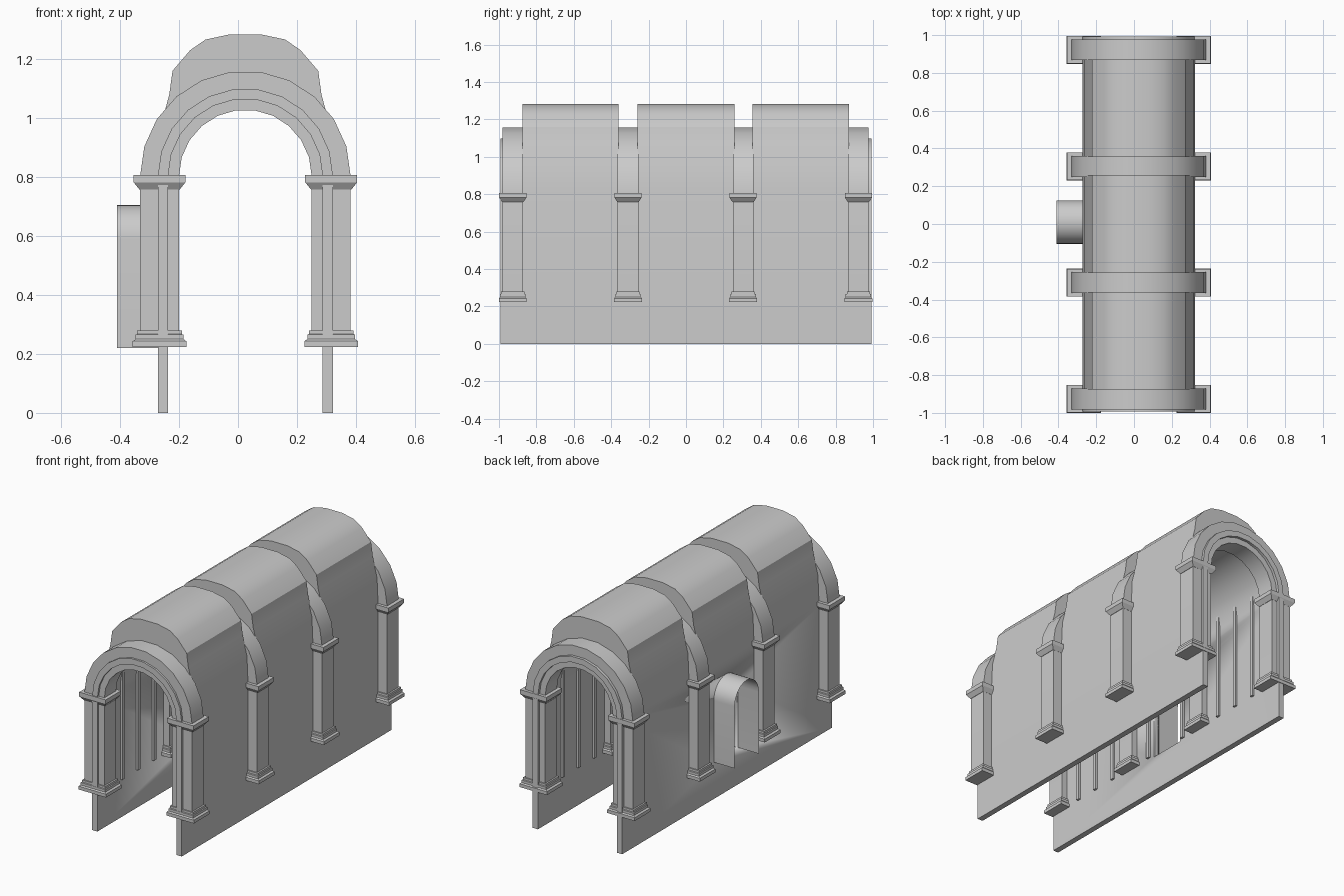
import bpy
import bmesh
from math import cos, sin, pi, radians

cube = bpy.data.objects.get("Cube")
if cube:
    bpy.data.objects.remove(cube, do_unlink=True)

CX = 0.025          # middle of the passage
SPRING = 0.803      # height where arches begin
END = 0.993

stone = bpy.data.materials.new("pale grey stone")
stone.use_nodes = True
stone.diffuse_color = (0.6, 0.6, 0.6, 1)
stone.node_tree.nodes["Principled BSDF"].inputs["Base Color"].default_value = (0.6, 0.6, 0.6, 1)


def finish(name, bm, angle=28):
    bmesh.ops.recalc_face_normals(bm, faces=bm.faces)
    mesh = bpy.data.meshes.new(name)
    bm.to_mesh(mesh)
    bm.free()
    mesh.materials.append(stone)
    obj = bpy.data.objects.new(name, mesh)
    bpy.context.collection.objects.link(obj)
    bpy.ops.object.select_all(action='DESELECT')
    obj.select_set(True)
    bpy.context.view_layer.objects.active = obj
    bpy.ops.object.shade_smooth_by_angle(angle=radians(angle))
    return obj


def arc(radius, segments=11):
    return [(radius * cos(pi * i / segments), SPRING + radius * sin(pi * i / segments))
            for i in range(segments + 1)]


def legs(points, foot):
    return [(points[0][0], foot)] + points + [(points[-1][0], foot)]


def band(name, outer, inner, y0, y1):
    """Solid band between two open outlines with equal point counts, run along y."""
    bm = bmesh.new()
    grid = [[bm.verts.new((CX + x, y, z)) for x, z in line]
            for line, y in ((outer, y0), (outer, y1), (inner, y1), (inner, y0))]
    n = len(outer)
    for i in range(n - 1):
        for a in range(4):
            b = (a + 1) % 4
            bm.faces.new((grid[a][i], grid[b][i], grid[b][i + 1], grid[a][i + 1]))
    for i in (0, n - 1):
        bm.faces.new([row[i] for row in grid])
    return finish(name, bm)


def stack(name, x, y, levels):
    """Rectangular moulding lofted through (half x, half y, z) levels."""
    bm = bmesh.new()
    rings = [[bm.verts.new((x + sx * hx, y + sy * hy, z))
              for sx, sy in ((-1, -1), (1, -1), (1, 1), (-1, 1))] for hx, hy, z in levels]
    for low, high in zip(rings, rings[1:]):
        for i in range(4):
            j = (i + 1) % 4
            bm.faces.new((low[i], low[j], high[j], high[i]))
    bm.faces.new(rings[0])
    bm.faces.new(rings[-1])
    return finish(name, bm)


# Walls and inner barrel vault in one shell
shell = band("wall_shell", legs(arc(0.297), 0), legs(arc(0.262), 0), -END, END)

# Side doorway: opening plus thin projecting hood
DOOR_Y, DOOR_R, DOOR_FOOT, DOOR_TOP = 0.01, 0.115, 0.22, 0.705
door = [(DOOR_Y + DOOR_R * cos(pi * i / 16), DOOR_TOP - DOOR_R + DOOR_R * sin(pi * i / 16))
        for i in range(17)]
door = [(door[0][0], DOOR_FOOT)] + door + [(door[-1][0], DOOR_FOOT)]


def door_tube(name, x0, x1, closed):
    bm = bmesh.new()
    a = [bm.verts.new((x0, y, z)) for y, z in door]
    b = [bm.verts.new((x1, y, z)) for y, z in door]
    for i in range(len(door) - 1):
        bm.faces.new((a[i], a[i + 1], b[i + 1], b[i]))
    if closed:
        bm.faces.new((a[-1], a[0], b[0], b[-1]))
        bm.faces.new(a)
        bm.faces.new(b)
    return finish(name, bm)


cutter = door_tube("door_cutter", -0.5, -0.1, True)
cutter.hide_render = True
cut = shell.modifiers.new("doorway", 'BOOLEAN')
cut.operation = 'DIFFERENCE'
cut.solver = 'EXACT'
cut.object = cutter
bpy.ops.object.select_all(action='DESELECT')
shell.select_set(True)
bpy.context.view_layer.objects.active = shell
bpy.ops.object.modifier_apply(modifier=cut.name)
bpy.data.objects.remove(cutter, do_unlink=True)
door_tube("door_hood", -0.41, -0.25, False)

# Raised roof over each of the three bays
half = [(0.297, SPRING), (0.29, 0.96), (0.258, 1.08), (0.247, 1.16),
        (0.187, 1.23), (0.135, 1.266), (0.055, 1.283)]
roof = half + [(-x, z) for x, z in reversed(half)]
for number, (y0, y1) in enumerate(((-0.875, -0.36), (-0.26, 0.26), (0.355, 0.872)), 1):
    band(f"bay_roof_{number}", roof, arc(0.28, len(roof) - 1), y0, y1)

# Arched ribs with moulded pillar bases and capitals
for number, y in enumerate((-0.926, -0.31, 0.305, 0.922), 1):
    band(f"arch_rib_{number}", legs(arc(0.357), 0.23), legs(arc(0.225), 0.23), y - 0.055, y + 0.055)
    for side, label in ((-1, "right"), (1, "left")):
        x = CX + side * 0.291
        stack(f"{label}_base_{number}", x, y,
              [(0.091, 0.074, 0.223), (0.091, 0.074, 0.243), (0.081, 0.068, 0.25),
               (0.081, 0.068, 0.265), (0.076, 0.062, 0.267), (0.076, 0.062, 0.28)])
        stack(f"{label}_capital_{number}", x, y,
              [(0.068, 0.056, 0.757), (0.088, 0.073, 0.782), (0.088, 0.073, 0.807)])

# Slim upright strips on the inner walls
for side, label in ((-1, "right"), (1, "left")):
    for bay in (-0.615, 0, 0.615):
        for step in (-0.15, 0, 0.15):
            if side < 0 and bay == 0 and step == 0:
                continue
            stack(f"{label}_wall_strip", CX + side * 0.258, bay + step,
                  [(0.009, 0.011, 0.23), (0.009, 0.011, 0.88)])
